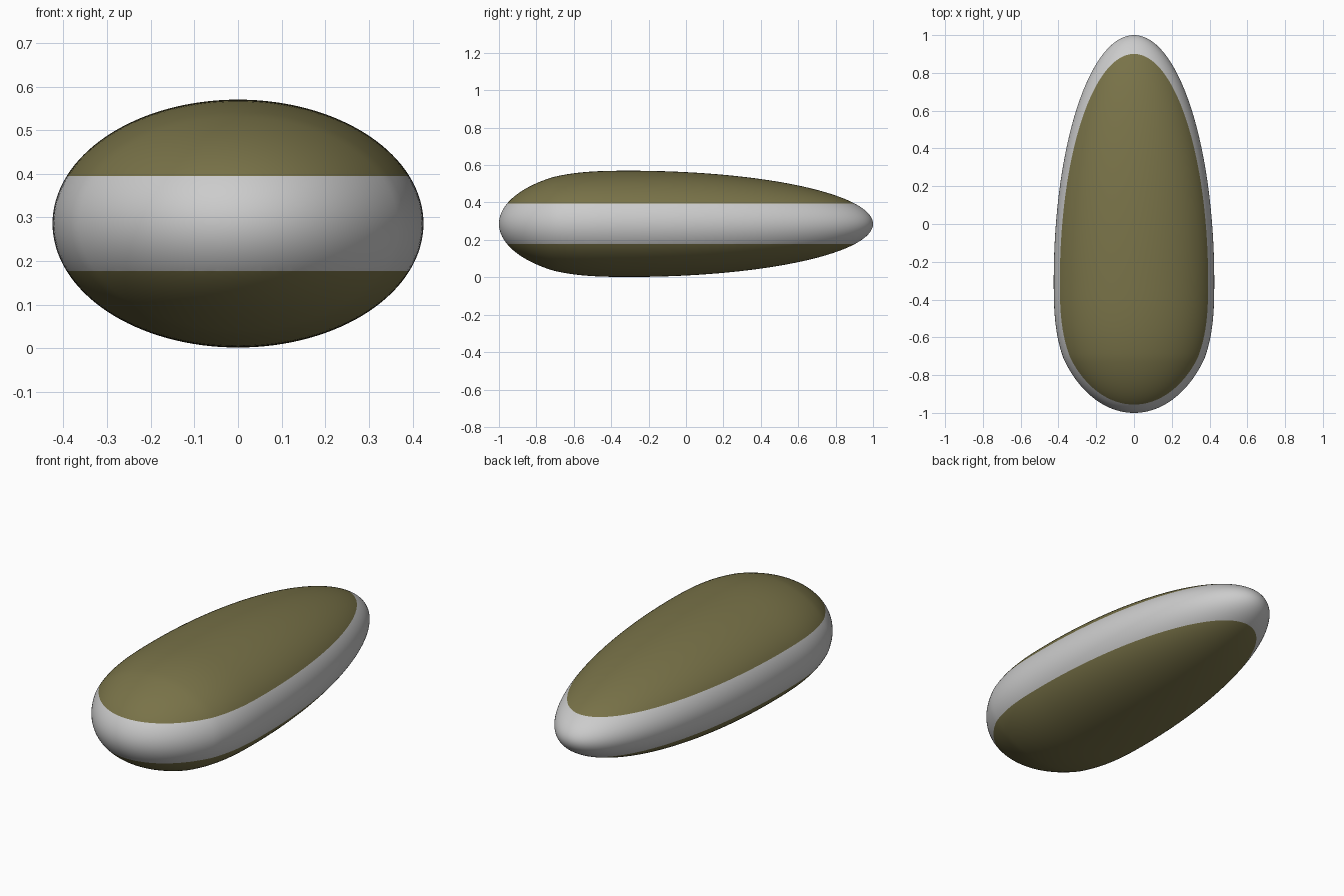
import bpy, bmesh, math

if "Cube" in bpy.data.objects:
    bpy.data.objects.remove(bpy.data.objects["Cube"])

HALF_W, HALF_H, MID_Z = 0.425, 0.284, 0.286
BAND = 0.109            # half height of the grey band
WIDEST = -0.3           # y of the widest section
SEGS, RINGS = 128, 100


def radius(y):
    """Section half height at y: long ellipse nose, blunter rounded front."""
    if y >= WIDEST:
        t = (y - WIDEST) / (1 - WIDEST)
        return HALF_H * math.sqrt(max(0, 1 - t * t))
    d = y + 1
    if d < 0.29:
        return math.sqrt(max(0, 0.2787 * d - 0.218 * d * d))
    t = (d - 0.29) / 0.41
    h0 = 1 - 3 * t * t + 2 * t ** 3
    return 0.25 * h0 + HALF_H * (1 - h0) + 0.24 * 0.41 * t * (1 - t) ** 2


def body_mesh():
    """Closed egg-like body with elliptical sections."""
    bm = bmesh.new()
    rings = []
    for i in range(1, RINGS):
        y = -math.cos(math.pi * i / RINGS)
        r = radius(y)
        rings.append([bm.verts.new((r * HALF_W / HALF_H * math.cos(a), y,
                                    MID_Z + r * math.sin(a)))
                      for a in (2 * math.pi * k / SEGS for k in range(SEGS))])
    tips = bm.verts.new((0, -1, MID_Z)), bm.verts.new((0, 1, MID_Z))
    for k in range(SEGS):
        n = (k + 1) % SEGS
        for a, b in zip(rings, rings[1:]):
            bm.faces.new((a[k], a[n], b[n], b[k]))
        bm.faces.new((tips[0], rings[0][n], rings[0][k]))
        bm.faces.new((tips[1], rings[-1][k], rings[-1][n]))
    bmesh.ops.recalc_face_normals(bm, faces=bm.faces)
    return bm


def slice_part(name, low, high, mat=None):
    """Keep the slice of the body between two heights."""
    bm = body_mesh()
    for z, direction in ((low, -1), (high, 1)):
        if z is not None:
            bmesh.ops.bisect_plane(
                bm, geom=bm.verts[:] + bm.edges[:] + bm.faces[:], dist=1e-6,
                plane_co=(0, 0, z), plane_no=(0, 0, direction), clear_outer=True)
    for f in bm.faces:
        f.smooth = True
    me = bpy.data.meshes.new(name)
    bm.to_mesh(me)
    bm.free()
    if mat:
        me.materials.append(mat)
    ob = bpy.data.objects.new(name, me)
    bpy.context.collection.objects.link(ob)


olive = bpy.data.materials.new("olive")
olive.diffuse_color = (0.19, 0.17, 0.065, 1)
olive.use_nodes = True
olive.node_tree.nodes["Principled BSDF"].inputs["Base Color"].default_value = olive.diffuse_color

# Olive shells above and below the grey band
slice_part("upper_shell", MID_Z + BAND, None, olive)
slice_part("middle_band", MID_Z - BAND, MID_Z + BAND)
slice_part("lower_shell", None, MID_Z - BAND, olive)
